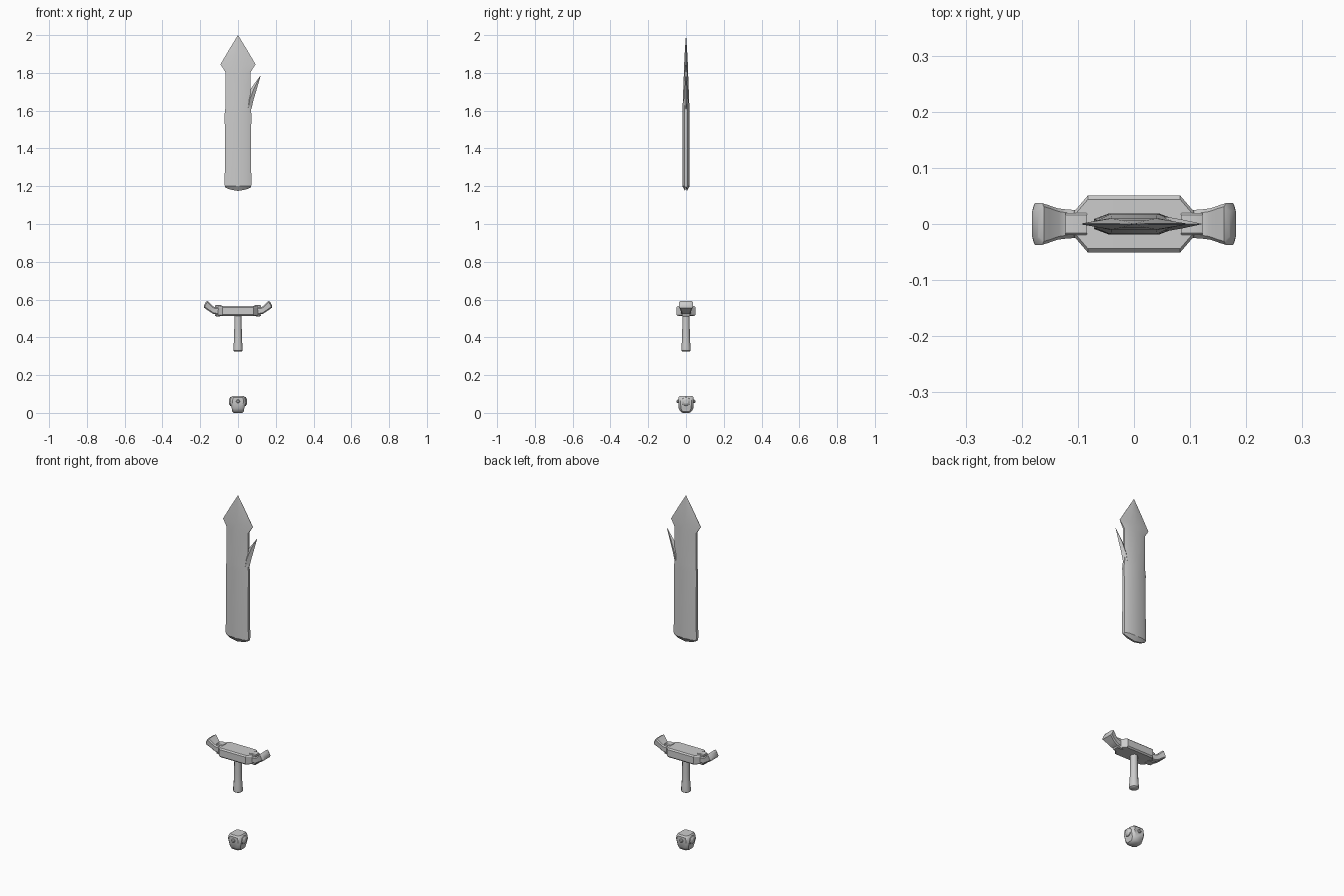
import bpy, bmesh, math
from mathutils import Vector

if "Cube" in bpy.data.objects:
    bpy.data.objects.remove(bpy.data.objects["Cube"])


def loft(name, rings, angle=30):
    """Skin a list of equal-length point rings and cap both ends."""
    bm = bmesh.new()
    vs = [[bm.verts.new(p) for p in r] for r in rings]
    n = len(rings[0])
    for a, b in zip(vs, vs[1:]):
        for i in range(n):
            j = (i + 1) % n
            bm.faces.new((a[i], a[j], b[j], b[i]))
    bm.faces.new(vs[0][::-1])
    bm.faces.new(vs[-1])
    bmesh.ops.remove_doubles(bm, verts=bm.verts, dist=0.0002)
    bmesh.ops.recalc_face_normals(bm, faces=bm.faces)
    me = bpy.data.meshes.new(name)
    bm.to_mesh(me)
    bm.free()
    ob = bpy.data.objects.new(name, me)
    bpy.context.collection.objects.link(ob)
    bpy.ops.object.select_all(action='DESELECT')
    ob.select_set(True)
    bpy.context.view_layer.objects.active = ob
    bpy.ops.object.shade_smooth_by_angle(angle=math.radians(angle))
    return ob


def oval(a, b, n=8, k=1.0, turn=0.0):
    """Rounded outline; k below 1 makes it squarer."""
    out = []
    for i in range(n):
        t = 2 * math.pi * (i + turn) / n
        c, s = math.cos(t), math.sin(t)
        out.append((a * math.copysign(abs(c) ** k, c), b * math.copysign(abs(s) ** k, s)))
    return out


def chamfered(a, b, c):
    """Rectangle of half sizes a, b with corners cut by c."""
    return [(a, b - c), (a - c, b), (c - a, b), (-a, b - c),
            (-a, c - b), (c - a, -b), (a - c, -b), (a, c - b)]


# Blade: half width, flat half width, half thickness, edge half thickness
blade = [(1.200, .070, .044, .019, .009), (1.22, .071, .044, .019, .009),
         (1.40, .068, .043, .019, .009), (1.58, .071, .044, .018, .007),
         (1.62, .066, .042, .018, .007), (1.805, .067, .040, .011, .005),
         (1.845, .093, .040, .010, .001), (1.92, .049, .020, .006, .001),
         (2.000, .0005, .0003, .0003, .0001)]


def blade_ring(z, w, f, t, e):
    return [(w, -e, z), (w, e, z), (f, t, z), (0, t, z), (-f, t, z),
            (-w, e, z), (-w, -e, z), (-f, -t, z), (0, -t, z), (f, -t, z)]


base = [(x, y * .25, 1.175 + .02 * (x / .07) ** 2)
        for x, y, z in blade_ring(*blade[0])]
loft("blade", [base] + [blade_ring(*r) for r in blade], 25)

# Barb branching from the blade edge
barb = [(1.61, .035, .071, .013), (1.66, .042, .083, .012),
        (1.72, .070, .101, .008), (1.787, .1195, .1205, .0005)]
loft("blade_barb", [[(l, 0, z), ((l + r) / 2, -t, z), (r, 0, z), ((l + r) / 2, t, z)]
                    for z, l, r, t in barb], 25)

# Crossguard body
guard = [(-.107, .022, .025), (-.082, .051, .026), (.082, .051, .026), (.107, .022, .025)]
loft("guard", [[(x, y, .540 + z) for y, z in chamfered(a, b, .007)] for x, a, b in guard])

# Collars and flared, upswept horns on both ends
horn = [(.092, .537, 10, .024, .020), (.125, .541, 20, .026, .018),
        (.142, .551, 30, .028, .017), (.160, .566, 30, .034, .019), (.170, .574, 28, .037, .020)]
for side, label in ((-1, "left"), (1, "right")):
    loft("guard_collar_" + label,
         [[(side * x, y, .541 + z) for y, z in chamfered(.020, h, .004)]
          for x, h in ((.084, .028), (.108, .031), (.122, .028))])
    rings = []
    for x, z, tilt, a, b in horn:
        t = math.radians(tilt)
        rings.append([(side * (x - v * math.sin(t)), y, z + v * math.cos(t))
                      for y, v in chamfered(a, b, .006)])
    # shallow domed end
    t = math.radians(28)
    rings.append([(side * (.176 - v * math.sin(t)), y, .577 + v * math.cos(t))
                  for y, v in chamfered(.026, .012, .004)])
    loft("guard_horn_" + label, rings, 35)

# Grip
grip = [(.325, .020), (.329, .025), (.345, .025), (.37, .0225), (.43, .020), (.52, .019)]
loft("grip", [[(x, y, z) for x, y in oval(r, r, 12)] for z, r in grip], 40)

# Pommel
pommel = [(.000, .022, .018), (.008, .031, .030), (.024, .033, .039), (.060, .042, .041),
          (.082, .037, .041), (.090, .031, .034)]
loft("pommel", [[(x, y, z) for x, y in chamfered(a, b, .012)] for z, a, b in pommel], 40)

# Pommel bosses, with a small stud on front and back
for i, label in enumerate(("right", "back", "left", "front")):
    t = i * math.pi / 2
    out, across = Vector((math.cos(t), math.sin(t), 0)), Vector((-math.sin(t), math.cos(t), 0))

    def disc(name, steps, zc, n):
        loft(name, [[out * d + across * u + Vector((0, 0, zc + v)) for u, v in oval(r, r, n)]
                    for d, r in steps])

    if i % 2 == 0:
        disc("pommel_boss_" + label, ((.025, .026), (.041, .023), (.048, .012)), .060, 8)
    else:
        disc("pommel_stud_" + label, ((.035, .010), (.045, .010), (.049, .006)), .061, 10)
